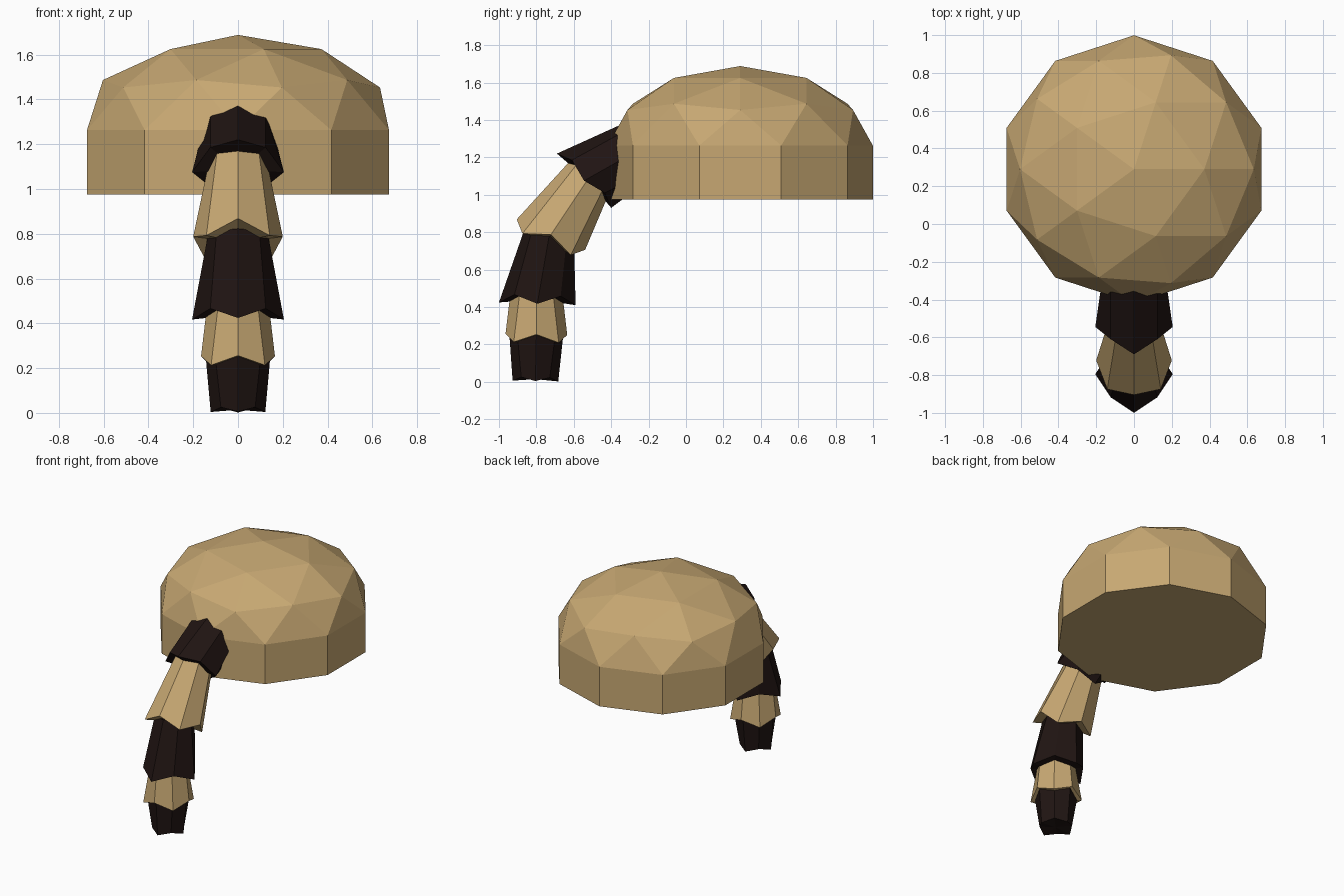
import bpy, bmesh
from math import sin, cos, pi, radians
from mathutils import Vector, Matrix

if "Cube" in bpy.data.objects:
    bpy.data.objects.remove(bpy.data.objects["Cube"])


def material(name, rgb):
    m = bpy.data.materials.new(name)
    m.diffuse_color = (*rgb, 1)
    m.use_nodes = True
    m.node_tree.nodes["Principled BSDF"].inputs["Base Color"].default_value = m.diffuse_color
    return m


TAN = material("tan_fur", (0.57, 0.39, 0.17))
DARK = material("dark_fur", (0.014, 0.007, 0.006))


def finish(name, bm, mat):
    bmesh.ops.recalc_face_normals(bm, faces=bm.faces)
    me = bpy.data.meshes.new(name)
    bm.to_mesh(me)
    bm.free()
    me.materials.append(mat)
    ob = bpy.data.objects.new(name, me)
    bpy.context.collection.objects.link(ob)


# Cap: flattened upper half of an icosphere with a straight ten-sided band below
bm = bmesh.new()
bmesh.ops.create_icosphere(bm, subdivisions=2, radius=1)
bmesh.ops.delete(bm, geom=[v for v in bm.verts if v.co.z < -0.01], context='VERTS')
bm.transform(Matrix.Translation((0, 0.29, 1.263)) @ Matrix.Diagonal((0.709, 0.709, 0.425, 1)))
rim = [e for e in bm.edges if e.is_boundary]
band = bmesh.ops.extrude_edge_only(bm, edges=rim)["geom"]
for v in band:
    if isinstance(v, bmesh.types.BMVert):
        v.co.z = 0.975
bmesh.ops.holes_fill(bm, edges=[e for e in bm.edges if e.is_boundary], sides=0)
finish("cap", bm, TAN)


# Tail tufts: eight-sided flared tubes with a zigzag lower rim
def ring(bm, y, z, tilt, r, r_diag, drop):
    t = radians(tilt)
    centre = Vector((0, y, z))
    front = Vector((0, -cos(t), sin(t)))
    down = Vector((0, -sin(t), -cos(t)))
    side = Vector((1, 0, 0))
    verts = []
    for i in range(8):
        a, odd = i * pi / 4, i % 2
        rad = r_diag if odd else r
        co = centre + (front * cos(a) + side * sin(a)) * rad
        verts.append(bm.verts.new(co + down * drop * odd))
    return verts, bm.verts.new(centre + down * (drop / 2))


def tuft(name, mat, top, bottom):
    bm = bmesh.new()
    (a, ca), (b, cb) = ring(bm, *top), ring(bm, *bottom)
    for i in range(8):
        j = (i + 1) % 8
        bm.faces.new((a[i], a[j], b[j], b[i]))
        bm.faces.new((a[j], a[i], ca))
        bm.faces.new((b[i], b[j], cb))
    finish(name, bm, mat)


# each ring: y, z, tilt, radius, diagonal radius, diagonal drop
tuft("tail_root", DARK, (-0.27, 1.23, 60, 0.165, 0.175, 0), (-0.545, 1.075, 45, 0.205, 0.175, -0.032))
tuft("tail_upper", TAN, (-0.50, 1.12, 38, 0.13, 0.13, 0), (-0.722, 0.787, 24, 0.20, 0.20, 0.057))
tuft("tail_middle", DARK, (-0.73, 0.79, 14, 0.135, 0.135, 0), (-0.795, 0.417, 2, 0.205, 0.175, -0.045))
tuft("tail_lower", TAN, (-0.80, 0.48, 0, 0.138, 0.125, 0), (-0.80, 0.253, 1, 0.165, 0.17, 0.042))
tuft("tail_tip", DARK, (-0.80, 0.26, 0, 0.145, 0.145, 0), (-0.805, 0.004, 1, 0.122, 0.108, -0.02))
